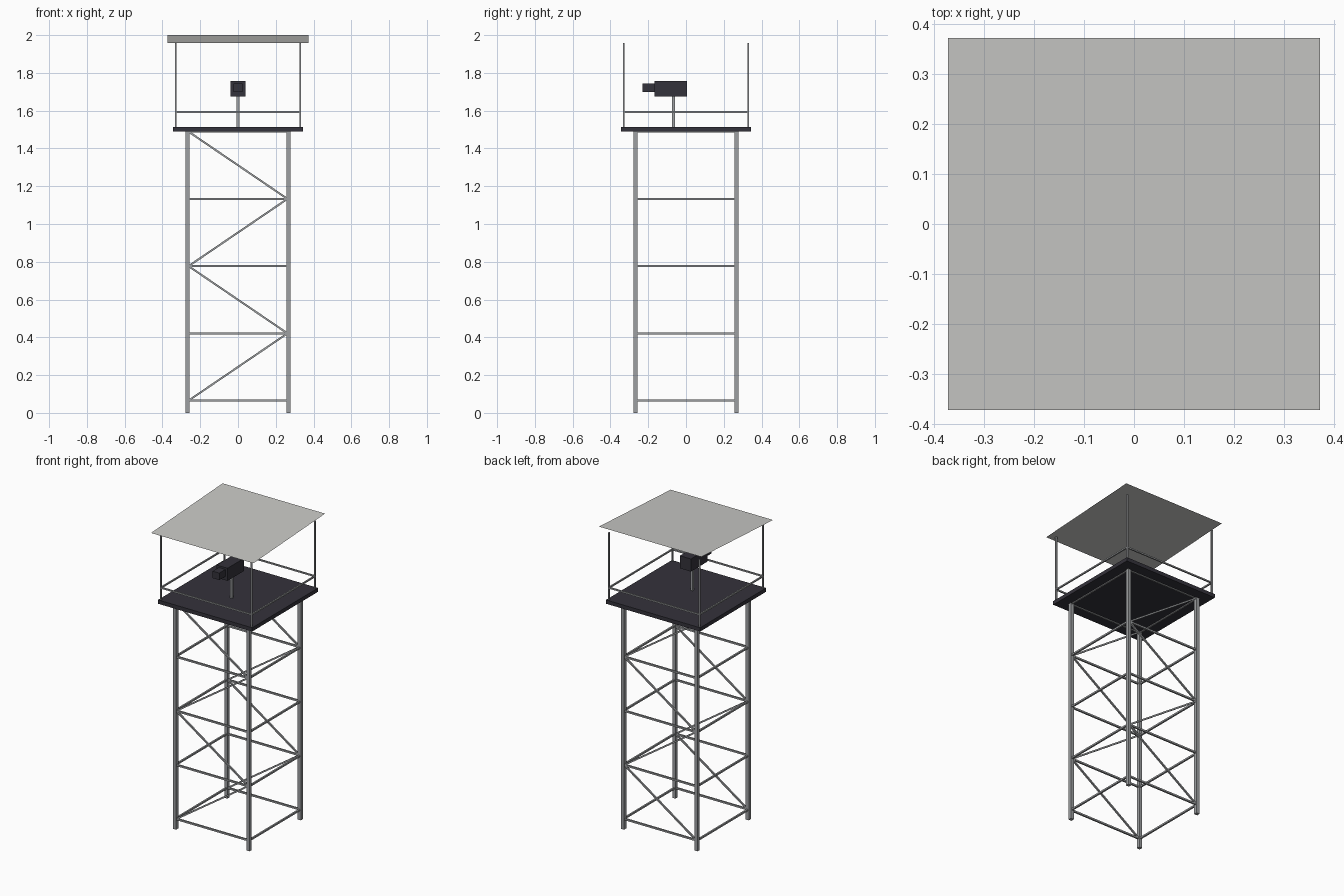
import bpy, bmesh
from mathutils import Vector, Matrix

if "Cube" in bpy.data.objects:
    bpy.data.objects.remove(bpy.data.objects["Cube"])


def material(name, rgb):
    m = bpy.data.materials.new(name)
    m.diffuse_color = (*rgb, 1)
    m.use_nodes = True
    m.node_tree.nodes["Principled BSDF"].inputs["Base Color"].default_value = m.diffuse_color
    return m


STEEL = material("grey steel", (0.34, 0.35, 0.36))
DARK = material("dark charcoal", (0.034, 0.032, 0.043))
ROOF = material("pale roof grey", (0.58, 0.58, 0.56))


def finish(name, bm, mat):
    me = bpy.data.meshes.new(name)
    bm.to_mesh(me)
    bm.free()
    me.materials.append(mat)
    ob = bpy.data.objects.new(name, me)
    bpy.context.collection.objects.link(ob)
    return ob


def box(name, lo, hi, mat):
    lo, hi = Vector(lo), Vector(hi)
    bm = bmesh.new()
    bmesh.ops.create_cube(bm, size=1, matrix=Matrix.Translation((lo + hi) / 2)
                          @ Matrix.Diagonal((*(hi - lo), 1)))
    return finish(name, bm, mat)


def bar(name, a, b, width, mat=STEEL):
    """Square bar between two points."""
    a, b = Vector(a), Vector(b)
    d = b - a
    # keep bar faces square to the axes
    side = Vector((0, 1, 0)) if abs(d.y) < 1e-6 else Vector((1, 0, 0))
    up = d.normalized()
    rot = Matrix((side, up.cross(side), up)).transposed().to_4x4()
    bm = bmesh.new()
    bmesh.ops.create_cube(bm, size=1, matrix=Matrix.Translation((a + b) / 2) @ rot
                          @ Matrix.Diagonal((width, width, d.length, 1)))
    return finish(name, bm, mat)


L, P = 0.267, 0.33            # half spacing of legs and of roof posts
CORNERS = [(-1, -1), (1, -1), (1, 1), (-1, 1)]
LEVELS = [0.065 + 0.356 * i for i in range(5)]

# legs and roof posts
for sx, sy in CORNERS:
    bar("leg", (sx * L, sy * L, 0), (sx * L, sy * L, 1.495), 0.023)
    bar("roof_post", (sx * P, sy * P, 1.505), (sx * P, sy * P, 1.957), 0.009)

# horizontal rungs and guard rail on all four sides
for i in range(4):
    (ax, ay), (bx, by) = CORNERS[i], CORNERS[(i + 1) % 4]
    for z in LEVELS:
        bar("rung", (ax * L, ay * L, z), (bx * L, by * L, z), 0.011)
    bar("guard_rail", (ax * P, ay * P, 1.593), (bx * P, by * P, 1.593), 0.009)

# zigzag braces on the front and back
for sy in (-1, 1):
    for i in range(4):
        s = -1 if i % 2 == 0 else 1
        bar("diagonal_brace", (s * 0.262, sy * L, LEVELS[i]),
            (-s * 0.262, sy * L, LEVELS[i + 1]), 0.010)

# deck
box("deck", (-0.343, -0.343, 1.489), (0.343, 0.343, 1.514), DARK)

# searchlight on a pole
bar("lamp_pole", (0, -0.065, 1.51), (0, -0.065, 1.68), 0.016)
box("lamp_body", (-0.04, -0.166, 1.674), (0.04, 0.006, 1.757), DARK)
box("lamp_nose", (-0.024, -0.229, 1.699), (0.024, -0.16, 1.745), DARK)

# thin roof sheet, lower at the front
bm = bmesh.new()
bm.faces.new([bm.verts.new((sx * 0.373, sy * 0.373, 1.979 + sy * 0.021))
              for sx, sy in CORNERS])
finish("roof_sheet", bm, ROOF)
